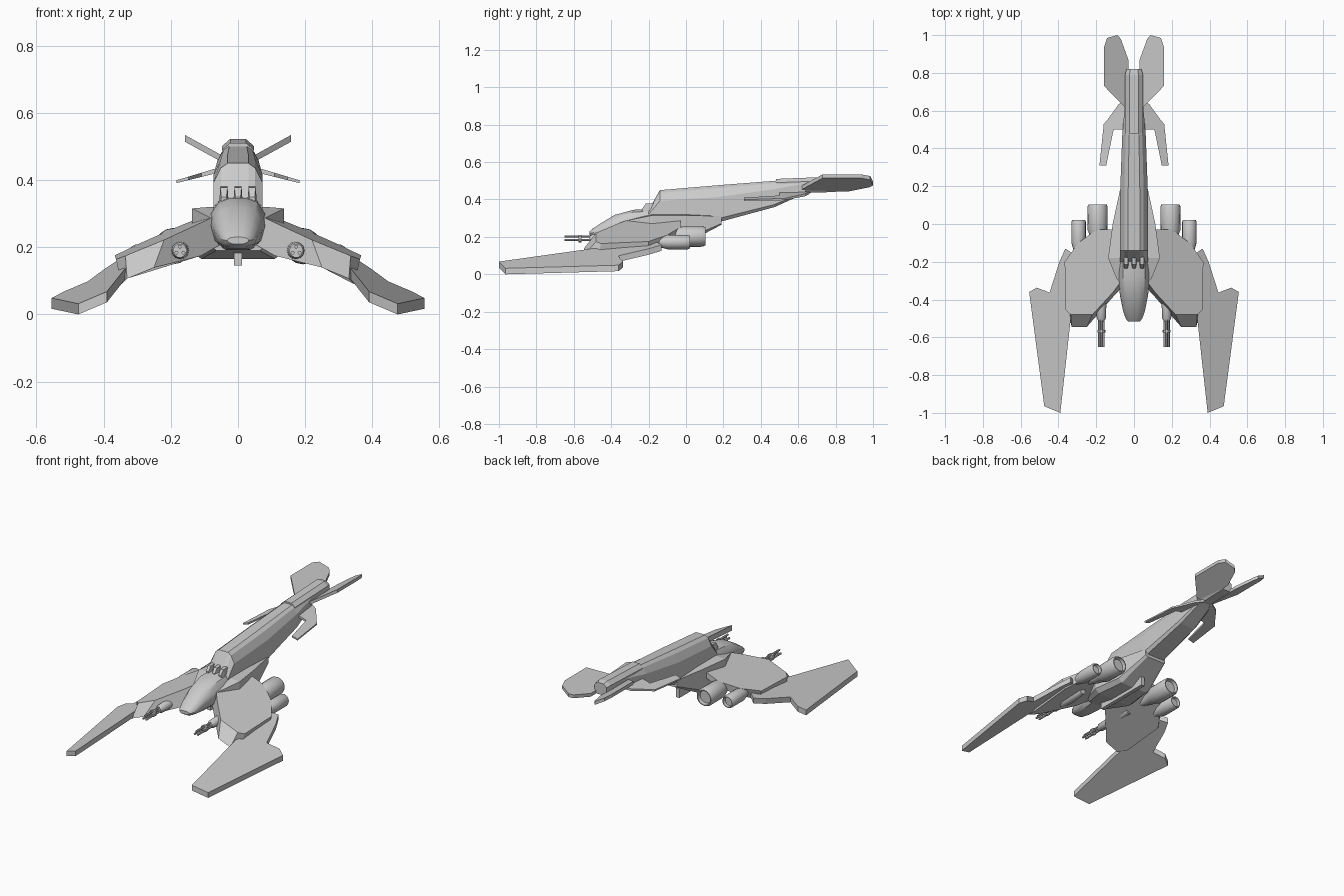
import bpy, math
from math import cos, sin, pi
import bmesh

if "Cube" in bpy.data.objects:
    bpy.data.objects.remove(bpy.data.objects["Cube"])


def make(name, verts, faces, mirror=False, smooth=False):
    me = bpy.data.meshes.new(name)
    me.from_pydata(verts, [], faces)
    bm = bmesh.new()
    bm.from_mesh(me)
    bmesh.ops.recalc_face_normals(bm, faces=bm.faces)
    bm.to_mesh(me)
    bm.free()
    ob = bpy.data.objects.new(name, me)
    bpy.context.collection.objects.link(ob)
    if mirror:
        ob.modifiers.new("mirror", 'MIRROR').use_mirror_merge = False
    if smooth:
        bpy.ops.object.select_all(action='DESELECT')
        ob.select_set(True)
        bpy.context.view_layer.objects.active = ob
        bpy.ops.object.shade_smooth_by_angle(angle=math.radians(35))
    return ob


def loft(name, rings, **kw):
    """Skin a list of equal-length vertex rings and cap both ends."""
    n = len(rings[0])
    verts = [v for r in rings for v in r]
    faces = [(i * n + j, i * n + (j + 1) % n, (i + 1) * n + (j + 1) % n, (i + 1) * n + j)
             for i in range(len(rings) - 1) for j in range(n)]
    faces += [tuple(range(n)), tuple(range(len(verts) - n, len(verts)))]
    return make(name, verts, faces, **kw)


def body(name, sections, shape, **kw):
    """Symmetric hull: sections are (y, half width, top, bottom); shape is (x, z) fractions."""
    rings = []
    for y, w, t, b in sections:
        half = [(x * w, b + z * (t - b)) for x, z in shape]
        rings.append([(x, y, z) for x, z in half] + [(-x, y, z) for x, z in reversed(half)])
    return loft(name, rings, **kw)


def plate(name, top, plane, thick, bottom=None):
    """Mirrored plate on a sloped plane z(x, y)."""
    upper = [(x, y, plane(x, y)) for x, y in top]
    lower = [(x, y, plane(x, y) - thick(x, y)) for x, y in (bottom or top)]
    return loft(name, [upper, lower], mirror=True)


def turned(name, x, z, profile, sides=16):
    """Mirrored round part turned about a line along y; profile is (y, radius)."""
    rings = [[(x + r * cos(2 * pi * k / sides), y, z + r * sin(2 * pi * k / sides))
              for k in range(sides)] for y, r in profile]
    return loft(name, rings, mirror=True, smooth=True)


def box(name, x0, x1, y0, y1, z0, z1, **kw):
    return loft(name, [[(x0, y, z0), (x1, y, z0), (x1, y, z1), (x0, y, z1)] for y in (y0, y1)], **kw)


# Upper boom and tail block
boom_shape = [(.42, 1), (.7, .92), (1, .68), (1, .1), (.8, 0)]
body("boom", [(-.2, .073, .345, .27), (-.14, .073, .45, .27), (.18, .073, .477, .28),
              (.475, .062, .5, .36), (.64, .047, .51, .435)], boom_shape)
body("tail_block", [(.48, .047, .51, .43), (.79, .047, .522, .44), (.82, .04, .515, .445)],
     [(.5, 1), (1, .75), (1, .25), (.6, 0)])

# Lower hull with its keel
body("lower_hull", [(-.32, .08, .29, .19), (-.18, .137, .32, .165), (0, .113, .32, .165),
                    (.19, .072, .312, .265)],
     [(.6, 1), (1, .97), (1, .15), (.8, 0)])
box("keel", -.012, .012, -.28, .08, .145, .2)

# Cockpit pod
body("cockpit", [(-.16, .085, .35, .2), (-.28, .086, .345, .195), (-.38, .074, .318, .192),
                 (-.46, .058, .27, .195), (-.5, .044, .243, .2), (-.515, .032, .23, .21)],
     [(.3, 1), (.68, .92), (.93, .7), (1, .5), (.85, .18), (.5, 0)], smooth=True)

# Three ribs behind the canopy
for i, x in enumerate((-.042, 0, .042)):
    loft(f"canopy_rib_{i + 1}",
         [[(x - w, y, .32), (x + w, y, .32), (x + .7 * w, y, t), (x - .7 * w, y, t)]
          for y, w, t in ((-.235, .011, .35), (-.215, .015, .378), (-.15, .015, .382))])

# Inner wings: thick plates with a bevelled leading edge
wing_top = [(.05, -.28), (.11, -.36), (.22, -.48), (.335, -.48), (.363, -.455),
            (.367, -.2), (.295, -.1), (.2, -.03), (.05, -.03)]
wing_bottom = [(.05, -.32), (.11, -.385), (.25, -.545), (.33, -.545), (.347, -.47),
               (.347, -.2), (.28, -.1), (.2, -.03), (.05, -.03)]
plate("inner_wing", wing_top, lambda x, y: .28 - .41 * (x - .1) + .05 * (y + .3),
      lambda x, y: .1 - .19 * abs(y + .37), wing_bottom)

# Outer wing blades sweeping forward
plate("outer_blade",
      [(.337, -.52), (.39, -1), (.475, -.965), (.555, -.36), (.515, -.337), (.447, -.363),
       (.395, -.2), (.363, -.13), (.32, -.16), (.325, -.42)],
      lambda x, y: .068 - .46 * (x - .39) + .0888 * (y + 1), lambda x, y: .032)

# Tail fins, upper pair and lower swept pair
plate("upper_tail_fin",
      [(.04, .61), (.158, .73), (.158, .937), (.142, .985), (.088, 1), (.07, .98), (.03, .87), (.03, .62)],
      lambda x, y: .458 + .55 * (x - .02), lambda x, y: .02)
plate("lower_tail_fin",
      [(.03, .66), (.08, .635), (.142, .55), (.16, .53), (.183, .31), (.147, .31), (.108, .5), (.03, .5)],
      lambda x, y: .445 - .3 * (x - .03), lambda x, y: .016 - .05 * (x - .03))

# Engines
turned("inner_engine", .193, .203, [(-.17, .012), (-.1, .034), (-.06, .042), (-.03, .053),
                                    (.09, .054), (.104, .048), (.104, .042), (.085, .038)])
turned("outer_engine", .293, .172, [(-.2, .012), (-.13, .03), (-.1, .038),
                                    (.012, .038), (.022, .033), (.022, .029), (.005, .026)])

# Wing guns: housing, barrels and barrel clamp
turned("gun_housing", .173, .19, [(-.515, .014), (-.5, .024), (-.42, .027), (-.36, .03), (-.25, .02)], 12)
for i in range(3):
    a = pi / 2 + i * 2 * pi / 3
    turned(f"gun_barrel_{i + 1}", .173 + .012 * cos(a), .19 + .012 * sin(a),
           [(-.65, .006), (-.49, .006)], 6)
turned("barrel_clamp", .173, .19, [(-.575, .021), (-.56, .021)], 10)
